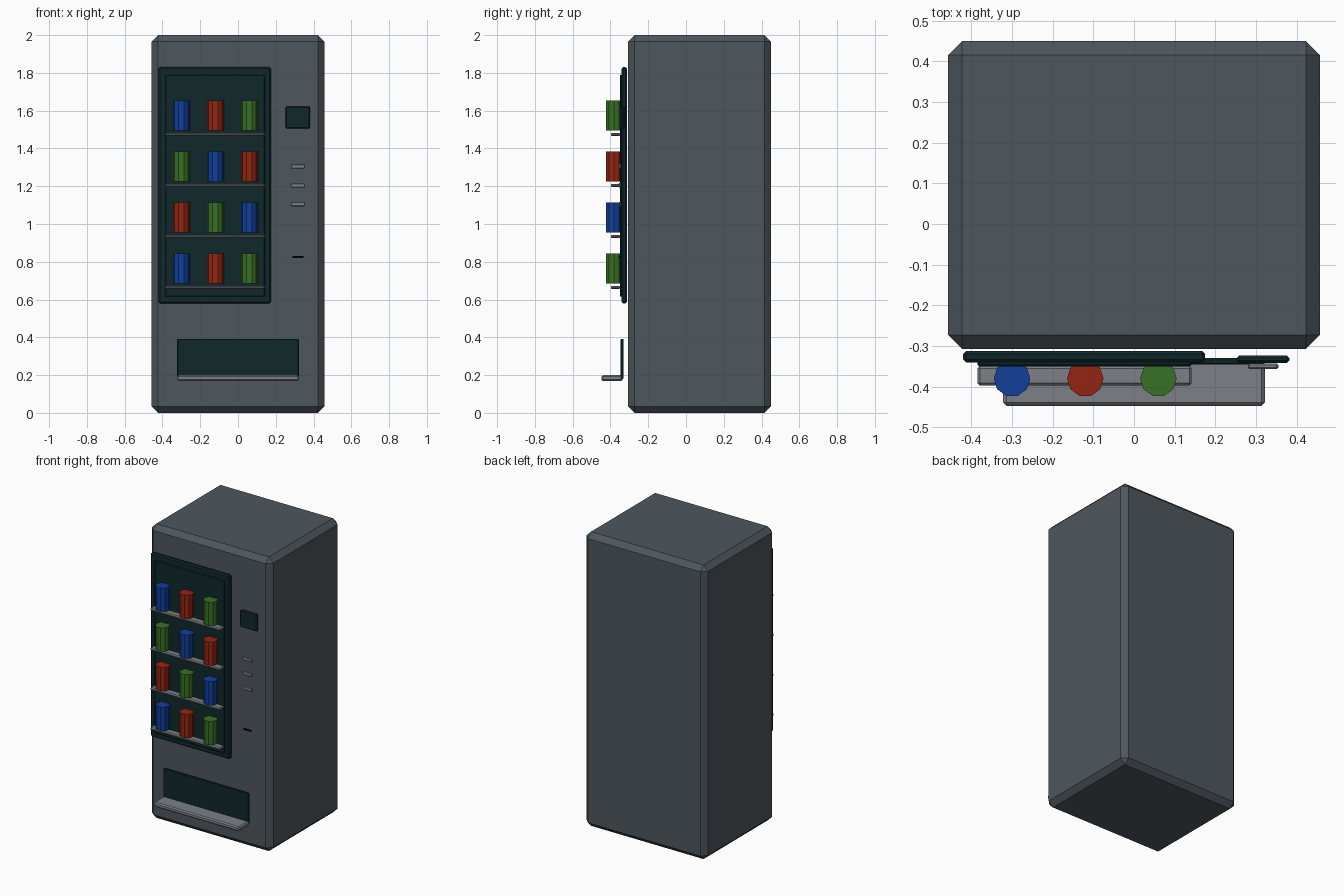
import bpy
import bmesh
from mathutils import Matrix

default_cube = bpy.data.objects.get("Cube")
if default_cube:
    bpy.data.objects.remove(default_cube, do_unlink=True)


def material(name, rgb):
    mat = bpy.data.materials.new(name)
    mat.use_nodes = True
    mat.diffuse_color = (*rgb, 1)
    mat.node_tree.nodes["Principled BSDF"].inputs["Base Color"].default_value = (*rgb, 1)
    return mat


grey = material("slate grey", (0.075, 0.095, 0.11))
glass = material("dark teal", (0.005, 0.022, 0.024))
metal = material("light metal", (0.2, 0.22, 0.24))
black = material("black", (0.004, 0.005, 0.006))
blue = material("blue", (0.005, 0.05, 0.32))
red = material("red", (0.3, 0.018, 0.006))
green = material("green", (0.04, 0.16, 0.018))


def finish(name, bm, mat):
    mesh = bpy.data.meshes.new(name)
    bm.to_mesh(mesh)
    bm.free()
    mesh.materials.append(mat)
    obj = bpy.data.objects.new(name, mesh)
    bpy.context.collection.objects.link(obj)
    return obj


def box(name, x, y, z, mat, bevel):
    """Chamfered box from its (low, high) extents along each axis."""
    bm = bmesh.new()
    spans = (x, y, z)
    size = [hi - lo for lo, hi in spans]
    centre = [(hi + lo) / 2 for lo, hi in spans]
    bmesh.ops.create_cube(bm, size=1, matrix=Matrix.LocRotScale(centre, None, size))
    obj = finish(name, bm, mat)
    mod = obj.modifiers.new("chamfer", "BEVEL")
    mod.width = bevel
    mod.segments = 1
    return obj


def can(name, x, y, z, mat):
    """Ten-sided can standing on height z."""
    bm = bmesh.new()
    height = 0.16
    turn = Matrix.Rotation(1.5708, 4, "Z")
    bmesh.ops.create_cone(bm, cap_ends=True, segments=10, radius1=0.045, radius2=0.045,
                          depth=height, matrix=Matrix.Translation((x, y, z + height / 2)) @ turn)
    return finish(name, bm, mat)


# Cabinet
box("cabinet", (-0.457, 0.457), (-0.307, 0.45), (0, 2), grey, 0.034)

# Display window
box("window_frame", (-0.42, 0.175), (-0.341, -0.312), (0.58, 1.83), glass, 0.008)
box("window_glass", (-0.385, 0.142), (-0.35, -0.335), (0.615, 1.79), glass, 0.004)

# Shelves with rows of cans, colours shifting by one on each row
can_colours = (blue, red, green)
for row in range(4):
    drop = 0.27 * row
    box(f"shelf_{row + 1}", (-0.385, 0.142), (-0.397, -0.349),
        (1.465 - drop, 1.483 - drop), metal, 0.006)
    for col in range(3):
        can(f"can_{row + 1}_{col + 1}", -0.30 + 0.18 * col, -0.38, 1.495 - drop,
            can_colours[(col - row) % 3])

# Control panel
box("screen", (0.252, 0.382), (-0.342, -0.324), (1.505, 1.622), glass, 0.006)
for i in range(3):
    z = 1.305 - 0.1 * i
    box(f"button_{i + 1}", (0.28, 0.355), (-0.357, -0.343), (z - 0.012, z + 0.012), metal, 0.004)
box("coin_slot", (0.288, 0.347), (-0.357, -0.345), (0.82, 0.83), black, 0.002)

# Delivery hatch and tray
box("hatch", (-0.322, 0.322), (-0.346, -0.33), (0.18, 0.392), glass, 0.004)
box("tray", (-0.322, 0.322), (-0.447, -0.335), (0.168, 0.2), metal, 0.008)
